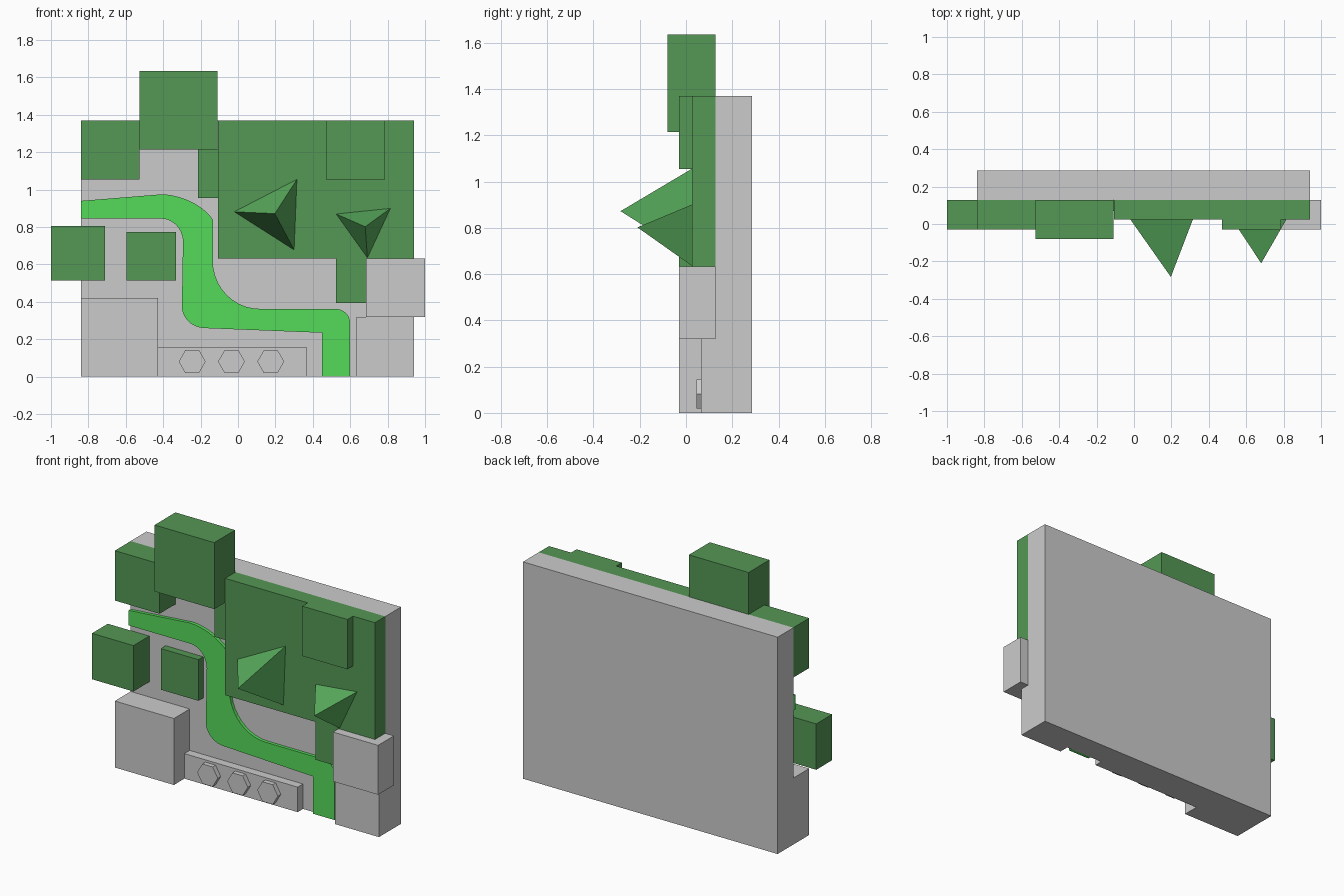
import bpy, bmesh, math
from mathutils import Vector

if "Cube" in bpy.data.objects:
    bpy.data.objects.remove(bpy.data.objects["Cube"])

WALL = 0.128   # front plane of the backing plate


def material(name, rgb):
    m = bpy.data.materials.new(name)
    m.diffuse_color = (*rgb, 1)
    m.use_nodes = True
    m.node_tree.nodes["Principled BSDF"].inputs["Base Color"].default_value = m.diffuse_color
    return m


DARK = material("dark_green", (0.09, 0.31, 0.09))
LEAF = material("leaf_green", (0.10, 0.42, 0.11))
BRIGHT = material("bright_green", (0.09, 0.70, 0.10))


def finish(bm, name, mat):
    bmesh.ops.recalc_face_normals(bm, faces=bm.faces[:])
    mesh = bpy.data.meshes.new(name)
    bm.to_mesh(mesh)
    bm.free()
    ob = bpy.data.objects.new(name, mesh)
    bpy.context.collection.objects.link(ob)
    if mat:
        mesh.materials.append(mat)
    return ob


def prism(name, outline, front, back=WALL, mat=None):
    """Front-view (x, z) outline extruded from front to back along y."""
    bm = bmesh.new()
    face = bm.faces.new([bm.verts.new((x, front, z)) for x, z in outline])
    ext = bmesh.ops.extrude_face_region(bm, geom=[face], use_keep_orig=True)
    moved = [v for v in ext["geom"] if isinstance(v, bmesh.types.BMVert)]
    bmesh.ops.translate(bm, verts=moved, vec=(0, back - front, 0))
    return finish(bm, name, mat)


def box(name, x0, x1, z0, z1, front, back=WALL, mat=None):
    return prism(name, [(x0, z0), (x1, z0), (x1, z1), (x0, z1)], front, back, mat)


def spike(name, base, apex, y):
    """Three-sided pyramid standing out from the front of the slab."""
    bm = bmesh.new()
    b = [bm.verts.new((x, y, z)) for x, z in base]
    tip = bm.verts.new(apex)
    bm.faces.new(b)
    for i in range(3):
        bm.faces.new((b[i], b[(i + 1) % 3], tip))
    return finish(bm, name, LEAF)


def bend(a, corner, b, n=10):
    """Elliptical quarter turn from a to b, rounding off the given corner."""
    a, c, b = Vector(a), Vector(corner), Vector(b)
    angles = [math.pi / 2 * i / n for i in range(n + 1)]
    return [tuple(c + (a - c) * (1 - math.sin(t)) + (b - c) * (1 - math.cos(t)))
            for t in angles]


# Backing plate
box("back_plate", -0.84, 0.94, 0, 1.37, WALL, 0.285)

# Grey blocks
box("lower_left_block", -0.84, -0.427, 0, 0.42, -0.03)
box("lower_right_block", 0.633, 0.94, 0, 0.32, 0.065)
box("side_block", 0.685, 1.0, 0.32, 0.632, -0.03)

# Rail with three hexagonal studs
RAIL = 0.075
box("rail", -0.427, 0.365, 0, 0.158, RAIL)
for i in range(3):
    cx = -0.245 + 0.21 * i
    hexagon = [(cx + 0.072 * math.cos(k * math.pi / 3),
                0.081 + 0.072 * math.sin(k * math.pi / 3)) for k in range(6)]
    prism(f"hex_stud_{i + 1}", hexagon, 0.045, RAIL)

# Dark green blocks
for name, x0, x1, z0, z1, front in (
        ("upper_left_block", -0.84, -0.527, 1.055, 1.37, -0.03),
        ("top_block", -0.527, -0.11, 1.215, 1.635, -0.08),
        ("narrow_block", -0.215, -0.107, 0.955, 1.215, 0.07),
        ("left_block", -1.0, -0.71, 0.515, 0.805, -0.03),
        ("small_block", -0.595, -0.332, 0.515, 0.775, 0.08)):
    box(name, x0, x1, z0, z1, front, mat=DARK)

# Large green slab with its hanging tab and raised panel
SLAB = 0.025
prism("main_slab", [(-0.107, 1.37), (-0.107, 0.632), (0.525, 0.632), (0.525, 0.393),
                    (0.685, 0.393), (0.685, 0.632), (0.94, 0.632), (0.94, 1.37)],
      SLAB, mat=DARK)
box("raised_panel", 0.47, 0.786, 1.055, 1.37, -0.03, SLAB, DARK)

# Spikes
spike("large_spike", [(-0.02, 0.882), (0.315, 1.055), (0.30, 0.678)],
      (0.197, -0.283, 0.872), SLAB)
spike("small_spike", [(0.525, 0.87), (0.815, 0.90), (0.692, 0.636)],
      (0.68, -0.21, 0.802), SLAB)

# Winding path
outline = [(-0.84, 0.94)]
outline += bend((-0.41, 0.975), (-0.22, 0.975), (-0.135, 0.84))
outline += bend((-0.135, 0.62), (-0.135, 0.363), (0.115, 0.363))
outline += bend((0.52, 0.363), (0.60, 0.363), (0.60, 0.285))
outline += [(0.60, 0), (0.45, 0), (0.45, 0.235)]
outline += bend((-0.18, 0.26), (-0.30, 0.265), (-0.30, 0.375))
outline += bend((-0.294, 0.72), (-0.294, 0.845), (-0.41, 0.845))
outline += [(-0.84, 0.845)]
prism("path", outline, 0.108, mat=BRIGHT)
